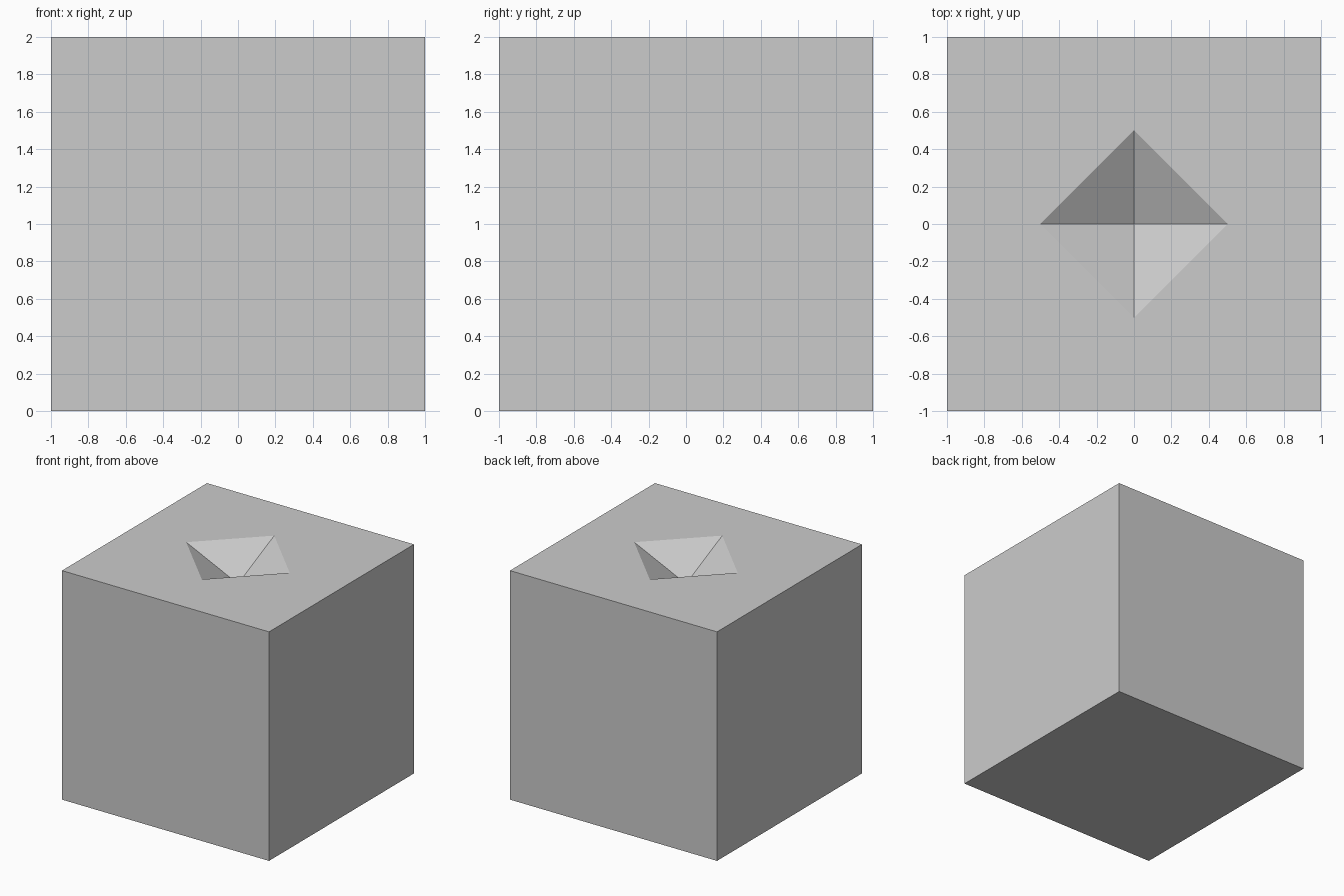
import bpy

if "Cube" in bpy.data.objects:
    bpy.data.objects.remove(bpy.data.objects["Cube"])

PIT_DEPTH = 0.23   # depth of the pyramid-shaped dent
PIT_RADIUS = 0.5   # half diagonal of the dent at the top face

# Block
bpy.ops.mesh.primitive_cube_add(size=2, location=(0, 0, 1))
block = bpy.context.object
block.name = "block"

# Cutter: upside-down four-sided pyramid, continued above the top face
bpy.ops.mesh.primitive_cone_add(vertices=4, radius1=0, radius2=2 * PIT_RADIUS,
                                depth=2 * PIT_DEPTH, location=(0, 0, 2))
cutter = bpy.context.object
cutter.name = "pit_cutter"
cutter.hide_render = True

# Carve the dent, then discard the cutter
carve = block.modifiers.new("pit", 'BOOLEAN')
carve.operation = 'DIFFERENCE'
carve.solver = 'EXACT'
carve.object = cutter
bpy.ops.object.select_all(action='DESELECT')
block.select_set(True)
bpy.context.view_layer.objects.active = block
bpy.ops.object.modifier_apply(modifier=carve.name)
bpy.data.objects.remove(cutter, do_unlink=True)
